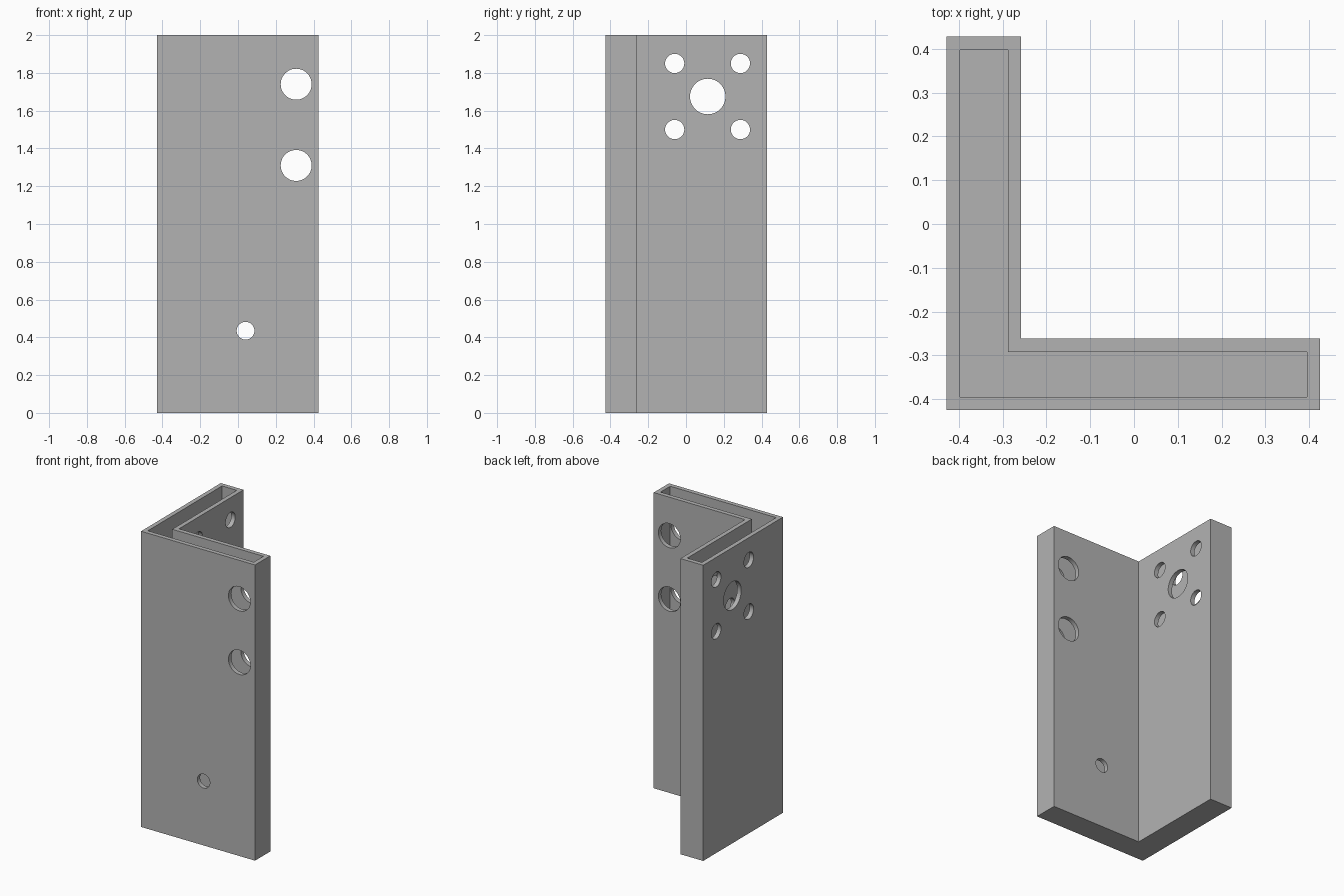
import bpy, bmesh, math
from mathutils import Matrix

if "Cube" in bpy.data.objects:
    bpy.data.objects.remove(bpy.data.objects["Cube"])

HEIGHT, FLOOR = 2.0, 0.03

metal = bpy.data.materials.new("grey")
metal.diffuse_color = (0.45, 0.45, 0.45, 1)
metal.use_nodes = True
metal.node_tree.nodes["Principled BSDF"].inputs["Base Color"].default_value = metal.diffuse_color


def make_object(name, bm):
    bmesh.ops.recalc_face_normals(bm, faces=bm.faces)
    mesh = bpy.data.meshes.new(name)
    bm.to_mesh(mesh)
    bm.free()
    mesh.materials.append(metal)
    obj = bpy.data.objects.new(name, mesh)
    bpy.context.collection.objects.link(obj)
    return obj


def l_prism(name, lo_x, hi_x, in_x, lo_y, hi_y, in_y, z0, z1):
    """Upright prism with an L-shaped footprint."""
    bm = bmesh.new()
    outline = [(lo_x, lo_y), (hi_x, lo_y), (hi_x, in_y),
               (in_x, in_y), (in_x, hi_y), (lo_x, hi_y)]
    face = bm.faces.new([bm.verts.new((x, y, z0)) for x, y in outline])
    top = bmesh.ops.extrude_face_region(bm, geom=[face])["geom"]
    bmesh.ops.translate(bm, vec=(0, 0, z1 - z0),
                        verts=[v for v in top if isinstance(v, bmesh.types.BMVert)])
    return make_object(name, bm)


def drill(name, axis, pos, z, radius):
    """Cylinder cutter through one leg, along x or y."""
    bm = bmesh.new()
    if axis == "X":
        matrix = Matrix.Translation((-0.343, pos, z)) @ Matrix.Rotation(math.pi / 2, 4, "Y")
    else:
        matrix = Matrix.Translation((pos, -0.343, z)) @ Matrix.Rotation(math.pi / 2, 4, "X")
    bmesh.ops.create_cone(bm, cap_ends=True, segments=48, radius1=radius,
                          radius2=radius, depth=0.3, matrix=matrix)
    return make_object(name, bm)


# Outer L-shaped shell and the open-topped cavity inside it
bracket = l_prism("angle_bracket", -0.428, 0.425, -0.258, -0.425, 0.428, -0.262, 0, HEIGHT)
cutters = [l_prism("cavity", -0.398, 0.395, -0.288, -0.395, 0.398, -0.292, FLOOR, HEIGHT + 0.1)]

# Two large holes and one small hole in the front leg
for x, z, r in [(0.308, 1.74, 0.082), (0.308, 1.31, 0.082), (0.04, 0.435, 0.047)]:
    cutters.append(drill("front_hole", "Y", x, z, r))

# Motor mount pattern in the side leg: centre bore and four screw holes
cutters.append(drill("centre_bore", "X", 0.115, 1.675, 0.094))
for y in (-0.06, 0.288):
    for z in (1.5, 1.85):
        cutters.append(drill("screw_hole", "X", y, z, 0.051))

# Cut everything out of the shell
for cutter in cutters:
    mod = bracket.modifiers.new(cutter.name, "BOOLEAN")
    mod.operation, mod.solver, mod.object = "DIFFERENCE", "EXACT", cutter
bpy.context.view_layer.objects.active = bracket
bracket.select_set(True)
for mod in list(bracket.modifiers):
    bpy.ops.object.modifier_apply(modifier=mod.name)
for cutter in cutters:
    bpy.data.objects.remove(cutter, do_unlink=True)
bpy.ops.object.shade_smooth_by_angle(angle=math.radians(30))
